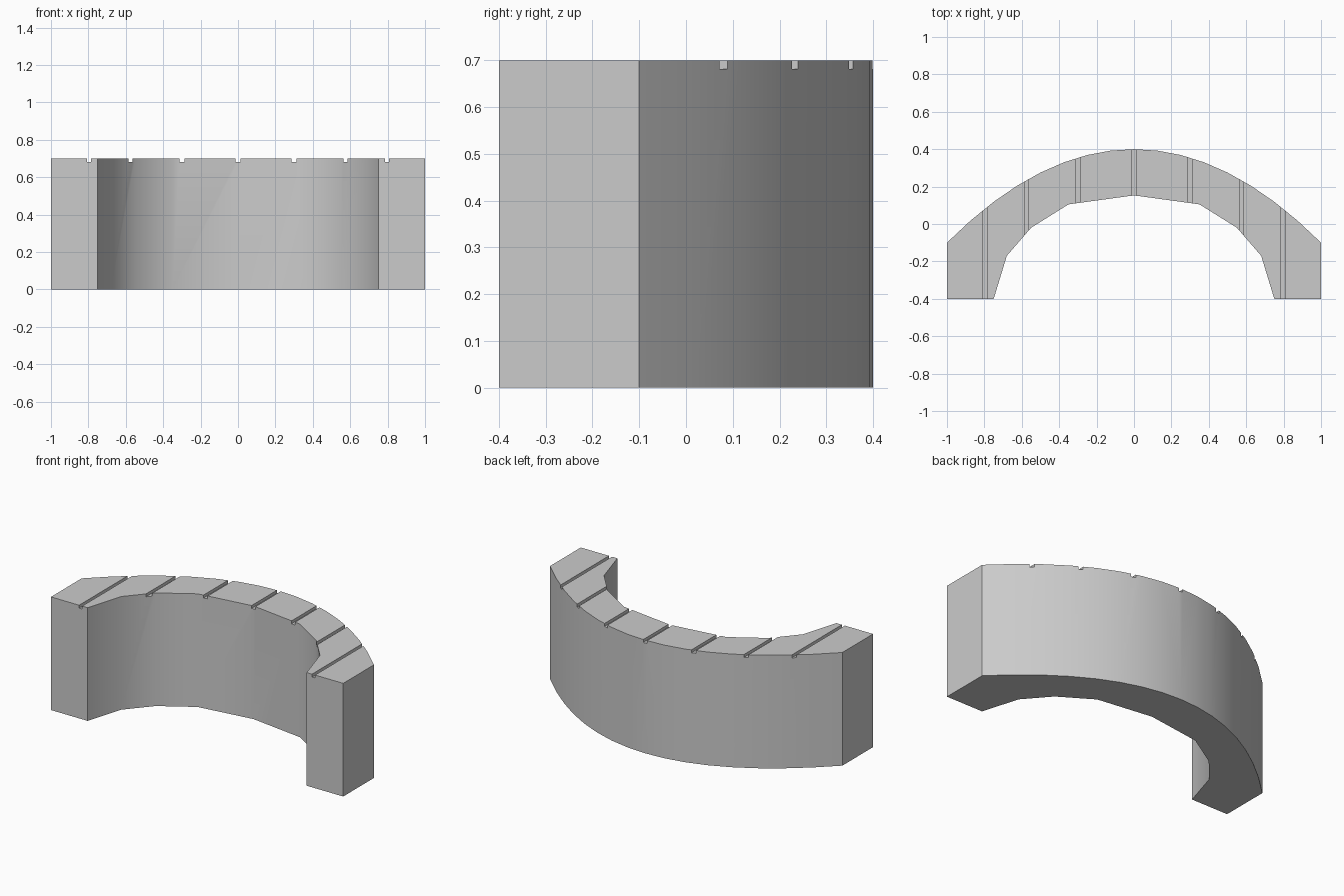
import bpy, bmesh, math

cube = bpy.data.objects.get("Cube")
if cube:
    bpy.data.objects.remove(cube, do_unlink=True)

HEIGHT = 0.7
GROOVE_DEPTH = 0.018
SEGMENTS = 16

# Plain grey material
grey = bpy.data.materials.new("plain_grey")
grey.use_nodes = True
color = (0.6, 0.6, 0.6, 1)
grey.diffuse_color = color
grey.node_tree.nodes["Principled BSDF"].inputs["Base Color"].default_value = color


def make_object(name, bm):
    bmesh.ops.recalc_face_normals(bm, faces=bm.faces)
    mesh = bpy.data.meshes.new(name)
    bm.to_mesh(mesh)
    bm.free()
    mesh.materials.append(grey)
    obj = bpy.data.objects.new(name, mesh)
    bpy.context.collection.objects.link(obj)
    return obj


# Plan outline: parabolic back, faceted hollow front
back = []
for i in range(SEGMENTS + 1):
    x = 1 - 2 * i / SEGMENTS
    back.append((x, 0.4 - 0.5 * x * x))
half = [(0.75, -0.4), (0.68, -0.17), (0.55, -0.02), (0.35, 0.105)]
hollow = [(-x, y) for x, y in half] + [(0, 0.153)] + half[::-1]
outline = back + [(-1, -0.4)] + hollow + [(1, -0.4)]

# Curved wall body
bm = bmesh.new()
base = bm.faces.new([bm.verts.new((x, y, 0)) for x, y in outline])
top = bmesh.ops.extrude_face_region(bm, geom=[base])["geom"]
bmesh.ops.translate(bm, vec=(0, 0, HEIGHT),
                    verts=[v for v in top if isinstance(v, bmesh.types.BMVert)])
wall = make_object("curved_wall", bm)

# Straight grooves across the top: centre and width, mirrored
bm = bmesh.new()
for x, width in ((0, 0.026), (0.3, 0.026), (0.575, 0.023), (0.797, 0.021)):
    for side in ((1, -1) if x else (1,)):
        bar = bmesh.ops.create_cube(bm, size=1)["verts"]
        bmesh.ops.scale(bm, vec=(width, 2, 2 * GROOVE_DEPTH), verts=bar)
        bmesh.ops.translate(bm, vec=(side * x, 0, HEIGHT), verts=bar)
cutter = make_object("groove_cutter", bm)
cutter.hide_render = True

cut = wall.modifiers.new("grooves", "BOOLEAN")
cut.operation = "DIFFERENCE"
cut.solver = "EXACT"
cut.object = cutter

# Bake the grooves, then smooth the curved sides only
bpy.ops.object.select_all(action="DESELECT")
wall.select_set(True)
bpy.context.view_layer.objects.active = wall
bpy.ops.object.modifier_apply(modifier=cut.name)
bpy.data.objects.remove(cutter, do_unlink=True)
bpy.ops.object.shade_smooth_by_angle(angle=math.radians(30))
